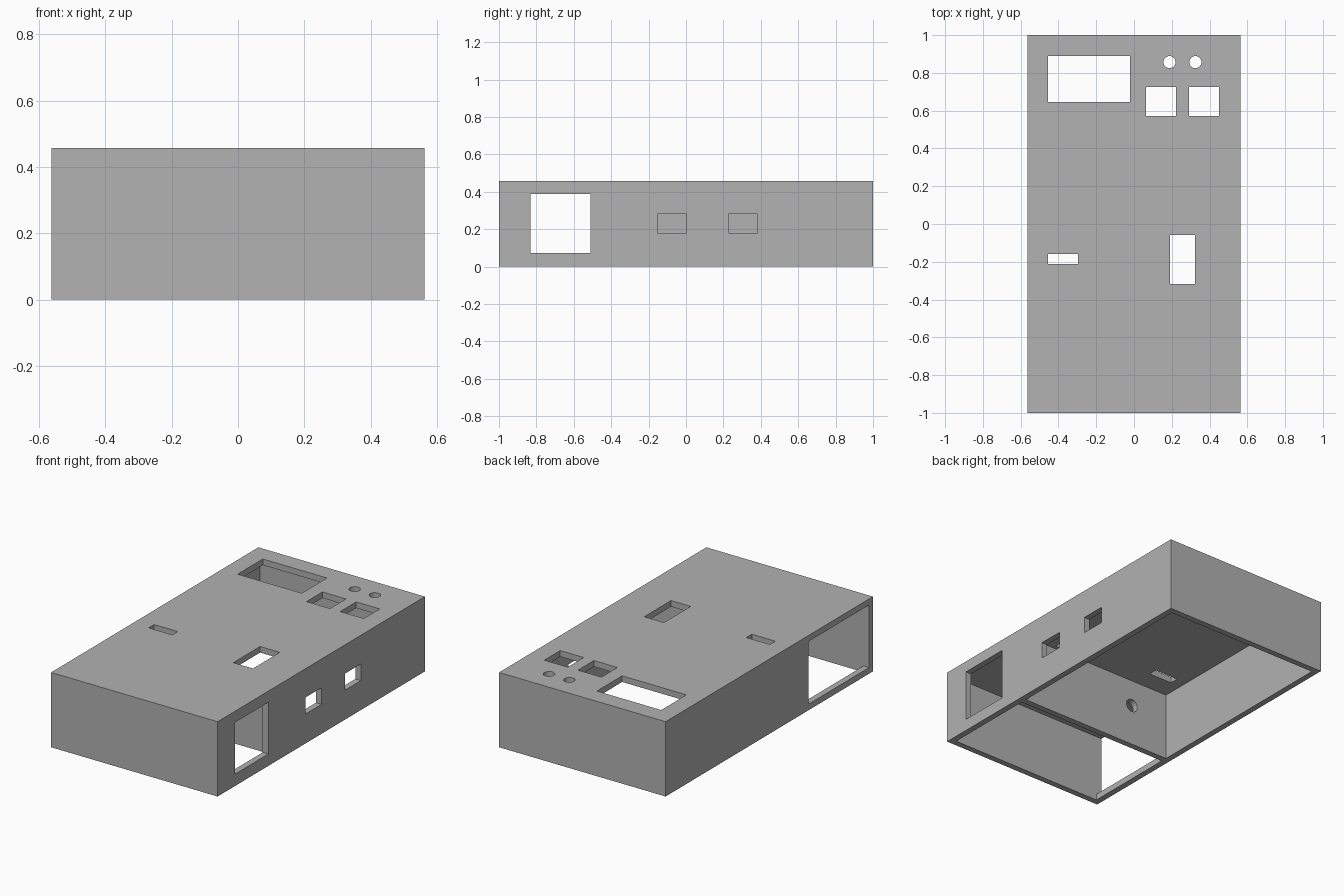
import bpy
import bmesh
from mathutils import Matrix, Vector

if "Cube" in bpy.data.objects:
    bpy.data.objects.remove(bpy.data.objects["Cube"], do_unlink=True)

W, L, H = 0.5625, 1.0, 0.457      # half width, half length, height
T = 0.0375                        # wall thickness
CEIL = H - T
DIVIDER = -0.34                   # rear face of the dividing wall
OUT = 0.1                         # how far cutters reach past a face

grey = bpy.data.materials.new("plastic grey")
grey.use_nodes = True
grey.diffuse_color = (0.445, 0.445, 0.445, 1)
grey.node_tree.nodes["Principled BSDF"].inputs["Base Color"].default_value = grey.diffuse_color


def make_object(name, bm):
    bmesh.ops.recalc_face_normals(bm, faces=bm.faces)
    mesh = bpy.data.meshes.new(name)
    bm.to_mesh(mesh)
    bm.free()
    mesh.materials.append(grey)
    obj = bpy.data.objects.new(name, mesh)
    bpy.context.collection.objects.link(obj)
    return obj


def box(name, x, y, z):
    bm = bmesh.new()
    lo, hi = Vector((x[0], y[0], z[0])), Vector((x[1], y[1], z[1]))
    place = Matrix.Translation((lo + hi) / 2) @ Matrix.Diagonal((hi - lo).to_4d())
    bmesh.ops.create_cube(bm, size=1, matrix=place)
    return make_object(name, bm)


def rod(name, centre, radius, axis):
    bm = bmesh.new()
    turn = Vector((0, 0, 1)).rotation_difference(Vector(axis)).to_matrix().to_4x4()
    bmesh.ops.create_cone(bm, cap_ends=True, segments=32, radius1=radius, radius2=radius,
                          depth=2 * OUT, matrix=Matrix.Translation(centre) @ turn)
    return make_object(name, bm)


def prism_along_y(name, profile, y):
    bm = bmesh.new()
    face = bm.faces.new([bm.verts.new((px, y[0], pz)) for px, pz in profile])
    ext = bmesh.ops.extrude_face_region(bm, geom=[face])
    moved = [v for v in ext["geom"] if isinstance(v, bmesh.types.BMVert)]
    bmesh.ops.translate(bm, verts=moved, vec=(0, y[1] - y[0], 0))
    return make_object(name, bm)


case = box("enclosure", (-W, W), (-L, L), (0, H))
bpy.context.view_layer.objects.active = case
case.select_set(True)


def cut(cutter):
    mod = case.modifiers.new("cut", "BOOLEAN")
    mod.operation = "DIFFERENCE"
    mod.solver = "EXACT"
    mod.object = cutter
    bpy.ops.object.modifier_apply(modifier=mod.name)
    bpy.data.objects.remove(cutter, do_unlink=True)


# Rear compartment, open underneath
cut(box("rear_cavity", (T - W, W - T), (DIVIDER, L - T), (-OUT, CEIL)))

# Front compartment, open underneath and through one side above a sill
cut(prism_along_y("front_cavity",
                  [(-W - OUT, T), (T - W, T), (T - W, -OUT),
                   (W - T, -OUT), (W - T, CEIL), (-W - OUT, CEIL)],
                  (T - L, DIVIDER - T)))

# Rectangular openings in the lid: display, two buttons, slot, tall window
for x, y in [((-0.455, -0.021), (0.646, 0.889)),
             ((0.063, 0.222), (0.571, 0.725)),
             ((0.291, 0.45), (0.571, 0.725)),
             ((-0.455, -0.296), (-0.212, -0.159)),
             ((0.19, 0.323), (-0.317, -0.058))]:
    cut(box("lid_opening", x, y, (CEIL - OUT, H + OUT)))

# Round indicator holes in the lid
for x in (0.188, 0.325):
    cut(rod("indicator_hole", (x, 0.857, H), 0.032, (0, 0, 1)))

# Side wall: large socket window and two small ports
for y, z in [((-0.832, -0.511), (0.073, 0.388)),
             ((-0.152, 0.003), (0.18, 0.281)),
             ((0.227, 0.382), (0.18, 0.281))]:
    cut(box("side_opening", (W - OUT, W + OUT), y, z))

# Cable hole through the dividing wall
cut(rod("cable_hole", (-0.27, DIVIDER - T / 2, 0.257), 0.04, (0, 1, 0)))

bpy.ops.object.shade_smooth_by_angle()
